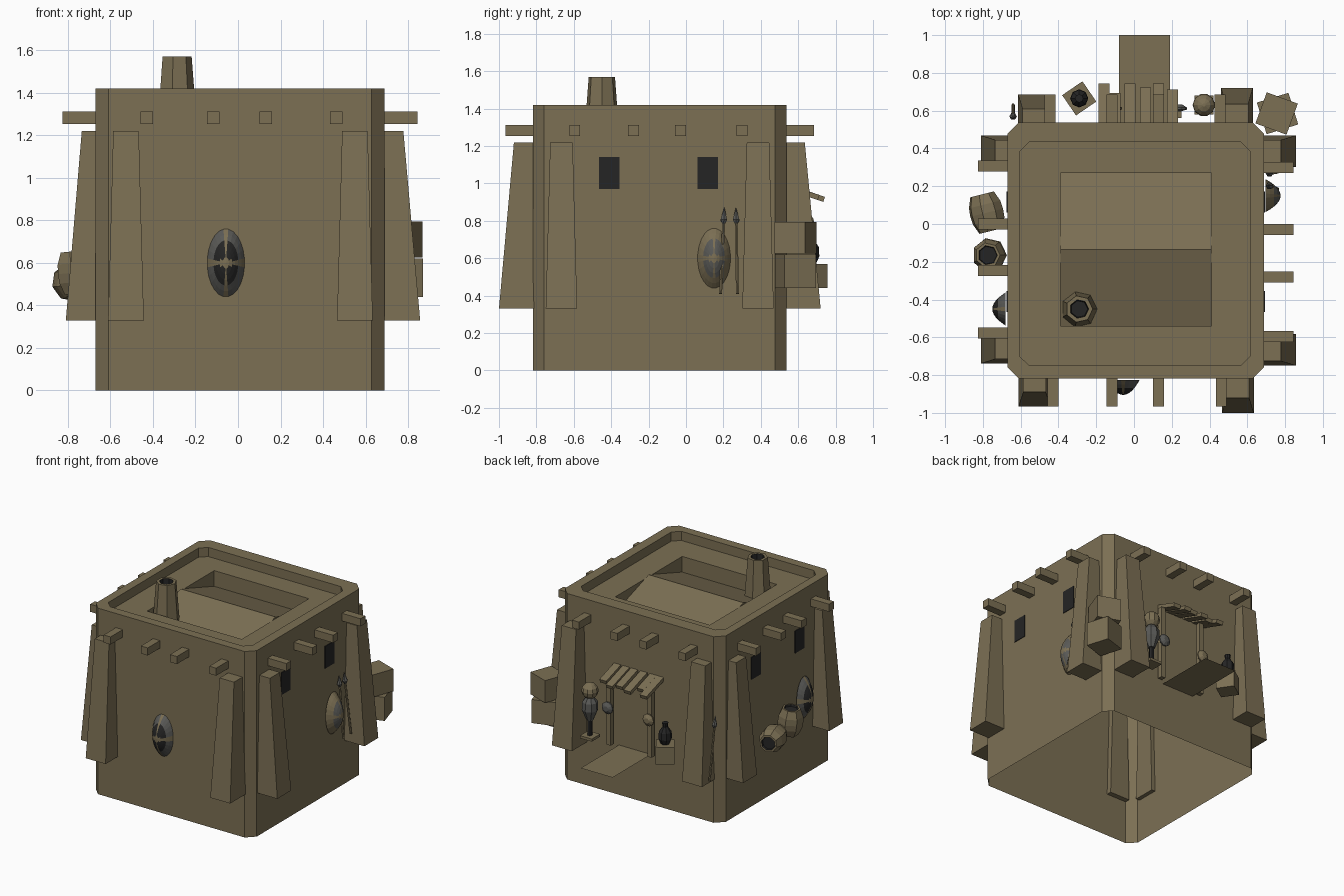
import bpy, bmesh, math
from mathutils import Vector, Matrix

if "Cube" in bpy.data.objects:
    bpy.data.objects.remove(bpy.data.objects["Cube"])


def material(name, col):
    m = bpy.data.materials.new(name)
    m.diffuse_color = (*col, 1)
    m.use_nodes = True
    m.node_tree.nodes["Principled BSDF"].inputs["Base Color"].default_value = m.diffuse_color
    return m


TAN = material("sandy clay", (0.2, 0.16, 0.088))
DARK = material("near black", (0.018, 0.018, 0.018))
GREY = material("weathered grey", (0.1, 0.1, 0.093))


def mesh(name, verts, faces, mats=(TAN,), idx=None, fix=True):
    me = bpy.data.meshes.new(name)
    me.from_pydata([tuple(v) for v in verts], [], faces)
    for m in mats:
        me.materials.append(m)
    if idx:
        for p, i in zip(me.polygons, idx):
            p.material_index = i
    if fix:
        bm = bmesh.new()
        bm.from_mesh(me)
        bmesh.ops.recalc_face_normals(bm, faces=bm.faces)
        bm.to_mesh(me)
        bm.free()
    ob = bpy.data.objects.new(name, me)
    bpy.context.collection.objects.link(ob)
    return ob


BOX = [(0, 3, 2, 1), (4, 5, 6, 7), (0, 1, 5, 4), (1, 2, 6, 5), (2, 3, 7, 6), (3, 0, 4, 7)]


def box(name, c, size, mat=TAN, rz=0, rx=0):
    R = Matrix.Rotation(rz, 3, 'Z') @ Matrix.Rotation(rx, 3, 'X')
    v = [Vector(c) + R @ Vector((sx * size[0] / 2, sy * size[1] / 2, sz * size[2] / 2))
         for sz in (-1, 1) for sx, sy in ((-1, -1), (1, -1), (1, 1), (-1, 1))]
    return mesh(name, v, BOX, (mat,))


def lathe(name, profile, n, loc, axis=(0, 0, 1), mats=(TAN,), rows=None):
    """Turn (radius, height) points round an axis; rows gives a material per band, caps included."""
    q = Vector((0, 0, 1)).rotation_difference(Vector(axis))
    v = [Vector(loc) + q @ Vector((r * math.cos(2 * math.pi * j / n), r * math.sin(2 * math.pi * j / n), h))
         for r, h in profile for j in range(n)]
    f, idx = [tuple(range(n))[::-1]], [rows[0] if rows else 0]
    for k in range(len(profile) - 1):
        for j in range(n):
            j2 = (j + 1) % n
            f.append((k * n + j, k * n + j2, k * n + n + j2, k * n + n + j))
            idx.append(rows[k + 1] if rows else 0)
    f.append(tuple(range((len(profile) - 1) * n, len(profile) * n)))
    idx.append(rows[-1] if rows else 0)
    return mesh(name, v, f, mats, idx)


def octagon(x0, x1, y0, y1, c, z):
    return [(x0, y0 + c, z), (x0 + c, y0, z), (x1 - c, y0, z), (x1, y0 + c, z),
            (x1, y1 - c, z), (x1 - c, y1, z), (x0 + c, y1, z), (x0, y1 - c, z)]


# House shell: open underneath, parapet rim, sunken roof with a recess
FLOOR, PIT = 1.35, 1.23
X0, X1, Y0, Y1 = -0.39, 0.41, -0.54, 0.27
verts = (octagon(-0.67, 0.689, -0.818, 0.537, 0.06, 0) + octagon(-0.67, 0.689, -0.818, 0.537, 0.06, 1.42)
         + octagon(-0.605, 0.615, -0.75, 0.435, 0.05, 1.42) + octagon(-0.605, 0.615, -0.75, 0.435, 0.05, FLOOR))
for z in (FLOOR, PIT):
    verts += [(X0, Y0, z), (X1, Y0, z), (X1, Y1, z), (X0, Y1, z)]
faces = [(8 * k + i, 8 * k + (i + 1) % 8, 8 * k + 8 + (i + 1) % 8, 8 * k + 8 + i)
         for k in range(3) for i in range(8)]
for k in range(4):
    a, b, c = 24 + 2 * k, 25 + 2 * k, 24 + (2 * k + 2) % 8
    r, r2 = 32 + k, 32 + (k + 1) % 4
    faces += [(a, b, r), (b, c, r2, r), (r, r2, r2 + 4, r + 4)]
mesh("house_walls_and_parapet", verts, faces, fix=False)

# Low gable inside the roof recess
YM, ZR = (Y0 + Y1) / 2, 1.365
mesh("roof_gable", [(X0, Y0, PIT), (X1, Y0, PIT), (X1, Y1, PIT), (X0, Y1, PIT), (X0, YM, ZR), (X1, YM, ZR)],
     [(0, 1, 5, 4), (2, 3, 4, 5), (0, 4, 3), (1, 2, 5)])

# Chimney with a dark mouth
lathe("chimney", [(0.098, PIT), (0.072, 1.57), (0.05, 1.57), (0.045, 1.5)], 7, (-0.29, -0.45, 0),
      mats=(TAN, DARK), rows=(0, 0, 0, 1, 1))

# Tapered buttresses: outward direction, position along wall, inner, lower and upper reach
SIDES = {"front": (Vector((0, -1, 0)), Vector((1, 0, 0))), "back": (Vector((0, 1, 0)), Vector((1, 0, 0))),
         "right": (Vector((1, 0, 0)), Vector((0, 1, 0))), "left": (Vector((-1, 0, 0)), Vector((0, 1, 0)))}
for side, pos, inner, low, top in (
        ("front", -0.527, 0.78, 0.965, 0.89), ("front", 0.55, 0.81, 1.0, 0.92),
        ("back", -0.53, 0.5, 0.685, 0.61), ("back", 0.545, 0.53, 0.72, 0.635),
        ("right", -0.666, 0.68, 0.857, 0.778), ("right", 0.385, 0.68, 0.857, 0.778),
        ("left", -0.655, 0.64, 0.81, 0.735), ("left", 0.385, 0.64, 0.81, 0.735)):
    d, t = SIDES[side]
    v = []
    for z, w, out in ((0.33, 0.084, low), (1.22, 0.06, top)):
        v += [d * a + t * (pos + b) + Vector((0, 0, z))
              for a, b in ((inner, -w), (out, -w), (out, w), (inner, w))]
    mesh(side + "_buttress", v, BOX)

# Roof beam ends
for side, wall, tip, spots in (
        ("front", 0.81, 0.965, (-0.43, -0.116, 0.13, 0.462)), ("back", 0.53, 0.685, (-0.445, -0.116, 0.13, 0.455)),
        ("right", 0.68, 0.845, (-0.595, -0.28, -0.03, 0.3)), ("left", 0.66, 0.825, (-0.577, -0.245, 0.0, 0.307))):
    d, t = SIDES[side]
    for s in spots:
        c = d * (wall + tip) / 2 + t * s + Vector((0, 0, 1.283))
        L = tip - wall
        box(side + "_beam", c, (L if d.x else 0.058, L if d.y else 0.058, 0.058))

# Dark side windows
for x in (0.69, -0.671):
    for y in (-0.41, 0.117):
        box("side_window", (x, y, 1.055), (0.008, 0.11, 0.17), DARK)


# Domed oval shields painted with a diamond and a cross
def shield(name, side, pos, wall, depth, outer, diamond):
    d, t = SIDES[side]
    n, rings, v, f, idx = 24, 6, [], [], []
    for k in range(rings + 1):
        r = k / rings
        for j in range(n):
            a = 2 * math.pi * (j + 0.5) / n
            u, w = r * math.cos(a), r * math.sin(a)
            v.append(d * (wall + 0.01 + depth * (1 - r * r)) + t * (pos + 0.088 * u) + Vector((0, 0, 0.6 + 0.16 * w)))
            if k == rings:
                continue
            j2, rm = (j + 1) % n, (k + 0.5) / rings
            am = 2 * math.pi * (j + 1) / n
            um, wm = abs(rm * math.cos(am)), abs(rm * math.sin(am))
            f.append((k * n + j, k * n + j2, k * n + n + j2, k * n + n + j))
            idx.append(0 if um < 0.05 or wm < 0.07 else 2 if um + wm < 0.85 else 1)
    f.append(tuple(range(rings * n, rings * n + n)))
    idx.append(1)
    ob = mesh(name, v, f, (TAN, outer, diamond), idx)
    bm = bmesh.new()
    bm.from_mesh(ob.data)
    bmesh.ops.remove_doubles(bm, verts=bm.verts, dist=0.0005)
    bmesh.ops.recalc_face_normals(bm, faces=bm.faces)
    bm.to_mesh(ob.data)
    bm.free()


shield("front_shield", "front", -0.057, 0.815, 0.08, GREY, DARK)
shield("right_shield", "right", 0.15, 0.686, 0.08, TAN, GREY)
shield("left_shield", "left", -0.45, 0.67, 0.07, GREY, DARK)


# Spears leaning on the walls
def spear(name, a, b):
    a, b = Vector(a), Vector(b)
    L = (b - a).length
    lathe(name, [(0.009, 0), (0.009, L - 0.085), (0.02, L - 0.065), (0.001, L)], 6, a, b - a,
          (TAN, GREY), (0, 0, 1, 1, 1))


spear("right_spear", (0.76, 0.185, 0.41), (0.71, 0.205, 0.87))
spear("right_spear", (0.76, 0.275, 0.41), (0.71, 0.267, 0.87))
spear("back_corner_spear", (-0.64, 0.63, 0.36), (-0.64, 0.56, 0.83))

# Clay barrels on the left side: one lying, one standing
BARREL = [(0.066, -0.1), (0.088, -0.045), (0.092, 0.0), (0.088, 0.045), (0.066, 0.1), (0.052, 0.1), (0.048, 0.085)]
ROWS = (1, 0, 0, 0, 0, 0, 1, 1)
lathe("lying_barrel", BARREL, 8, (-0.78, 0.06, 0.51), (-0.25, 1, 0), (TAN, DARK), ROWS)
lathe("standing_barrel", BARREL, 7, (-0.765, -0.165, 0.555), (-0.1, 0, 1), (TAN, DARK), ROWS)

# Stacked crates at the back right corner
box("lower_crate", (0.76, 0.585, 0.53), (0.175, 0.175, 0.18), rz=0.3)
box("upper_crate", (0.755, 0.585, 0.71), (0.175, 0.175, 0.17), rz=-0.35)

# Back entrance: landing sheet, posts, lamps and slatted awning
mesh("landing", [(-0.08, 0.53, 0.38), (0.19, 0.53, 0.38), (0.19, 1.0, 0.38), (-0.08, 1.0, 0.38)],
     [(0, 1, 2, 3)], fix=False)
for x in (-0.11, 0.235):
    box("awning_post", (x, 0.58, 0.67), (0.035, 0.035, 0.56))
    lathe("post_disc", [(0.02, 0), (0.046, 0.008), (0.046, 0.018), (0.02, 0.035)], 10, (x, 0.598, 0.68), (0, 1, 0),
          (GREY if x > 0 else TAN,))
for x, L in ((-0.158, 0.21), (-0.1, 0.16), (-0.02, 0.21), (0.06, 0.19), (0.13, 0.21), (0.203, 0.18)):
    box("awning_slat", (x, 0.53 + L / 2, 0.985 - 0.17 * L), (0.058, L * 1.04, 0.028), rx=-0.32)

# Small crate with a dark jug beside the door
box("door_crate", (-0.29, 0.665, 0.505), (0.13, 0.13, 0.13), rz=0.6)
lathe("dark_jug", [(0.03, 0.57), (0.048, 0.61), (0.045, 0.66), (0.018, 0.7), (0.022, 0.73)], 8,
      (-0.29, 0.665, 0), mats=(DARK,))

# Standing ornament: foot, stem, urn and ball
box("ornament_foot", (0.37, 0.63, 0.435), (0.1, 0.1, 0.02))
lathe("ornament_stem", [(0.018, 0.44), (0.018, 0.58)], 6, (0.37, 0.63, 0), mats=(DARK,))
lathe("ornament_urn", [(0.025, 0.56), (0.058, 0.64), (0.055, 0.7), (0.025, 0.74)], 8, (0.37, 0.63, 0), mats=(GREY,))
lathe("ornament_ball", [(0.06 * math.sin(a), 0.785 - 0.06 * math.cos(a)) for a in
                        (math.pi * (k + 0.3) / 6.6 for k in range(7))], 10, (0.37, 0.63, 0))
